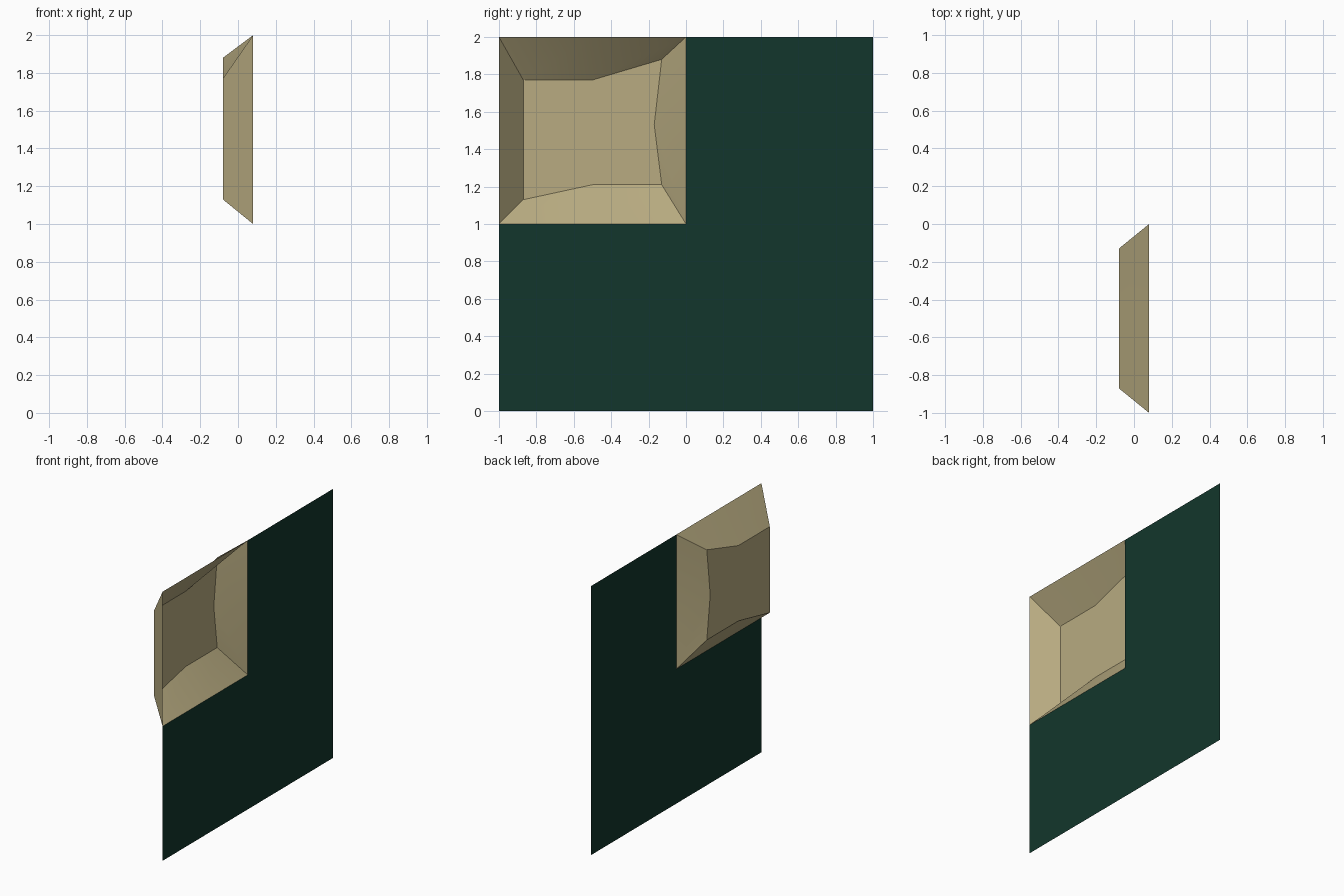
import bpy
import bmesh

cube = bpy.data.objects.get("Cube")
if cube:
    bpy.data.objects.remove(cube, do_unlink=True)

RIM_X = 0.08


def material(name, rgb):
    mat = bpy.data.materials.new(name)
    mat.use_nodes = True
    mat.diffuse_color = (*rgb, 1)
    mat.node_tree.nodes["Principled BSDF"].inputs["Base Color"].default_value = (*rgb, 1)
    return mat


def build(name, points, faces, mat):
    bm = bmesh.new()
    verts = [bm.verts.new(p) for p in points]
    for face in faces:
        bm.faces.new([verts[i] for i in face])
    mesh = bpy.data.meshes.new(name)
    bm.to_mesh(mesh)
    bm.free()
    mesh.materials.append(mat)
    obj = bpy.data.objects.new(name, mesh)
    bpy.context.collection.objects.link(obj)
    return obj


green = material("dark green", (0.006, 0.037, 0.025))
beige = material("sand beige", (0.48, 0.41, 0.22))

# Flat L-shaped sheet around the open corner: (y, z) outline
outline = [(-1, 0), (1, 0), (1, 2), (0, 2), (0, 1), (-1, 1)]
build("panel_sheet", [(RIM_X, y, z) for y, z in outline], [range(6)], green)

# Square rim and the wavy floor outline, matched point for point
rim = [(-1, 1), (-0.5, 1), (0, 1), (0, 1.41), (0, 2), (-0.5, 2), (-1, 2)]
floor = [(-0.87, 1.13), (-0.5, 1.21), (-0.13, 1.21), (-0.17, 1.53),
         (-0.13, 1.88), (-0.5, 1.77), (-0.87, 1.77)]
n = len(rim)
points = [(RIM_X, y, z) for y, z in rim] + [(-RIM_X, y, z) for y, z in floor]

# Sloping walls, then the floor split into convex pieces
faces = [(i, (i + 1) % n, n + (i + 1) % n, n + i) for i in range(n)]
faces += [[n + i for i in piece] for piece in ((1, 2, 3), (3, 4, 5), (0, 1, 3, 5, 6))]
pocket = build("recessed_pocket", points, faces, beige)

# Soften only the shallow folds within each wall
bpy.ops.object.select_all(action="DESELECT")
pocket.select_set(True)
bpy.context.view_layer.objects.active = pocket
bpy.ops.object.shade_smooth_by_angle(angle=0.5)
